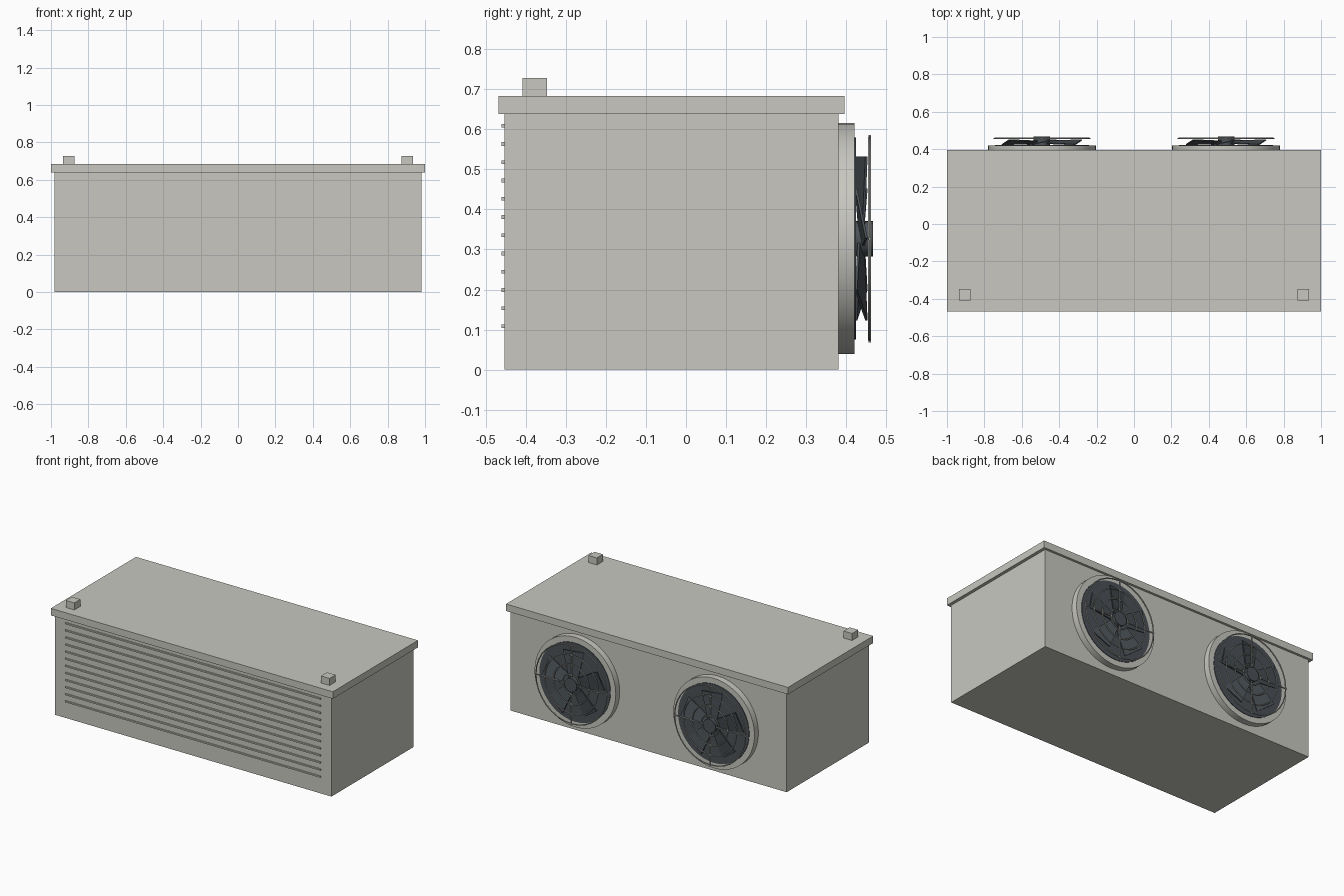
import bpy, bmesh
from math import sin, cos, pi, radians
from mathutils import Matrix, Vector

cube = bpy.data.objects.get("Cube")
if cube:
    bpy.data.objects.remove(cube, do_unlink=True)


def material(name, rgb):
    m = bpy.data.materials.new(name)
    m.use_nodes = True
    m.diffuse_color = (*rgb, 1)
    bsdf = next(n for n in m.node_tree.nodes if n.type == 'BSDF_PRINCIPLED')
    bsdf.inputs["Base Color"].default_value = (*rgb, 1)
    return m


HOUSING = material("warm grey housing", (0.58, 0.575, 0.53))
DARK = material("dark slate fan", (0.07, 0.083, 0.095))
WIRE = material("grey wire", (0.42, 0.42, 0.40))


def finish(name, bm, mat, smooth=False):
    bmesh.ops.recalc_face_normals(bm, faces=bm.faces)
    mesh = bpy.data.meshes.new(name)
    bm.to_mesh(mesh)
    bm.free()
    mesh.materials.append(mat)
    obj = bpy.data.objects.new(name, mesh)
    bpy.context.collection.objects.link(obj)
    if smooth:
        bpy.ops.object.select_all(action='DESELECT')
        bpy.context.view_layer.objects.active = obj
        obj.select_set(True)
        bpy.ops.object.shade_smooth_by_angle(angle=radians(35))
    return obj


def add_box(bm, low, high):
    low, high = Vector(low), Vector(high)
    mat = Matrix.Translation((low + high) / 2) @ Matrix.Diagonal((*(high - low), 1))
    bmesh.ops.create_cube(bm, size=1, matrix=mat)


def box(name, low, high):
    bm = bmesh.new()
    add_box(bm, low, high)
    return finish(name, bm, HOUSING)


def disc(name, x, z, radius, y0, y1, mat, segments=48):
    """Cylinder whose axis runs front to back."""
    bm = bmesh.new()
    place = Matrix.Translation((x, (y0 + y1) / 2, z)) @ Matrix.Rotation(pi / 2, 4, 'X')
    bmesh.ops.create_cone(bm, cap_ends=True, segments=segments, radius1=radius,
                          radius2=radius, depth=y1 - y0, matrix=place)
    return finish(name, bm, mat, smooth=True)


def add_torus(bm, centre, radius, wire, segments=32, sides=6):
    loops = []
    for i in range(segments):
        a = 2 * pi * i / segments
        out = Vector((cos(a), 0, sin(a)))
        loops.append([bm.verts.new(centre + out * (radius + wire * cos(b)) + Vector((0, wire * sin(b), 0)))
                      for b in (2 * pi * j / sides for j in range(sides))])
    for i in range(segments):
        p, q = loops[i], loops[(i + 1) % segments]
        for j in range(sides):
            k = (j + 1) % sides
            bm.faces.new((p[j], q[j], q[k], p[k]))


# Cabinet and overhanging lid
box("cabinet", (-0.98, -0.453, 0), (0.98, 0.38, 0.64))
box("lid", (-1, -0.468, 0.638), (1, 0.395, 0.683))

# Front slats
bm = bmesh.new()
for i in range(12):
    z = 0.108 + i * 0.0455
    add_box(bm, (-0.905, -0.46, z - 0.0045), (0.905, -0.45, z + 0.0045))
finish("front_slats", bm, HOUSING)

# Paired lid blocks and fans
FAN_Z = 0.327
for side, sign in (("left", 1), ("right", -1)):
    bx, fx = 0.905 * sign, 0.492 * sign
    box(side + "_lid_block", (bx - 0.03, -0.408, 0.68), (bx + 0.03, -0.347, 0.728))
    disc(side + "_fan_ring", fx, FAN_Z, 0.288, 0.37, 0.42, HOUSING)
    disc(side + "_fan_opening", fx, FAN_Z, 0.252, 0.40, 0.4235, DARK)
    disc(side + "_fan_hub", fx, FAN_Z, 0.044, 0.42, 0.467, DARK, 24)

    # Pitched blades
    bm = bmesh.new()
    for i in range(5):
        a = pi / 2 + 2 * pi * i / 5
        radial, across = Vector((cos(a), 0, sin(a))), Vector((sin(a), 0, -cos(a)))
        corners = []
        for r, half in ((0.035, 0.03), (0.205, 0.065)):
            for s in (-1, 1):
                y = 0.437 + s * half * 0.2
                corners.append(Vector((fx, y, FAN_Z)) + radial * r + across * half * s)
        v = [bm.verts.new(c) for c in corners]
        bm.faces.new((v[0], v[1], v[3], v[2]))
    blades = finish(side + "_fan_blades", bm, DARK)
    solid = blades.modifiers.new("thickness", 'SOLIDIFY')
    solid.thickness = 0.006
    solid.offset = 0

    # Wire guard: concentric rings and crossed spokes
    bm = bmesh.new()
    centre = Vector((fx, 0.458, FAN_Z))
    for n in range(1, 5):
        add_torus(bm, centre, 0.063 * n, 0.004)
    t, reach = Vector((0.003, 0.003, 0.003)), 0.256
    for axis in (Vector((reach, 0, 0)), Vector((0, 0, reach))):
        add_box(bm, centre - axis - t, centre + axis + t)
    finish(side + "_fan_guard", bm, WIRE, smooth=True)
